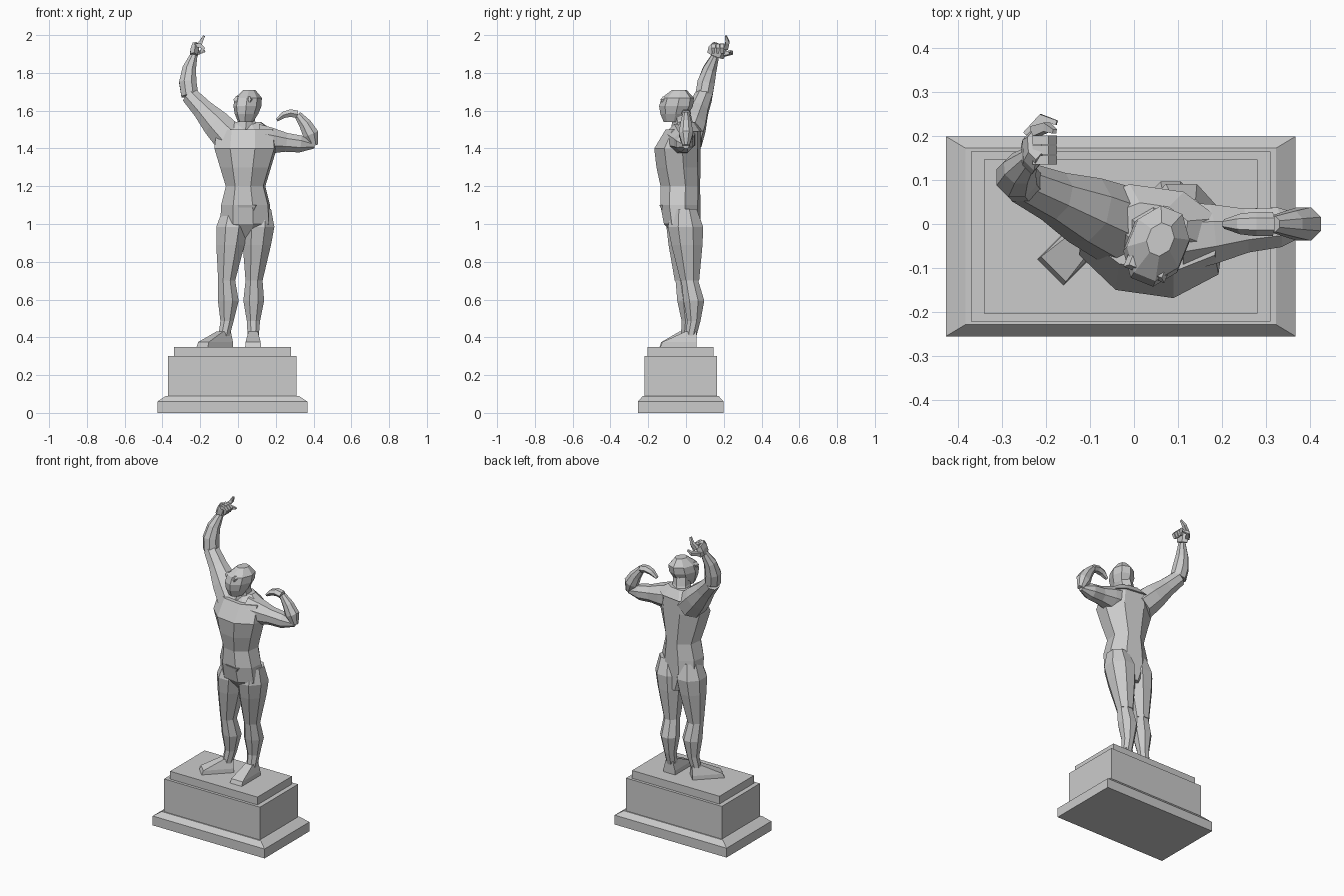
import bpy
import bmesh
from math import cos, sin, pi, radians
from mathutils import Vector, Matrix

cube = bpy.data.objects.get("Cube")
if cube:
    bpy.data.objects.remove(cube)

# One stone colour for everything
stone = bpy.data.materials.new("grey stone")
stone.use_nodes = True
stone_colour = (.6, .6, .6, 1)
stone.diffuse_color = stone_colour
stone.node_tree.nodes["Principled BSDF"].inputs["Base Color"].default_value = stone_colour

UP = Vector((0, 0, 1))
BACK = Vector((0, 1, 0))
STRAIGHT = Vector((0, 0, 0))


def turned(yaw):
    return Matrix.Rotation(radians(yaw), 3, "Z")


def loft(name, centres, widths, depths, sides=8, yaw=0, level=True):
    """Skin faceted rings that lie level, or square to the path of their centres."""
    shape = bmesh.new()
    last = len(centres) - 1
    fit = cos(pi / sides)  # flats, not corners, reach the given size
    loops = []
    for i, (centre, wide, deep) in enumerate(zip(centres, widths, depths)):
        tangent = UP
        if not level:
            tangent = (centres[min(i + 1, last)] - centres[max(i - 1, 0)]).normalized()
        across = BACK.cross(tangent).normalized()
        inward = tangent.cross(across)
        loop = []
        for k in range(sides):
            angle = 2 * pi * (k + .5) / sides
            offset = across * wide * cos(angle) + inward * deep * sin(angle)
            loop.append(shape.verts.new(centre + turned(yaw) @ offset / fit))
        loops.append(loop)
    for low, high in zip(loops, loops[1:]):
        for k in range(sides):
            n = (k + 1) % sides
            shape.faces.new((low[k], low[n], high[n], high[k]))
    shape.faces.new(loops[0])
    shape.faces.new(loops[-1])
    bmesh.ops.recalc_face_normals(shape, faces=shape.faces)
    mesh = bpy.data.meshes.new(name)
    shape.to_mesh(mesh)
    shape.free()
    mesh.materials.append(stone)
    bpy.context.collection.objects.link(bpy.data.objects.new(name, mesh))


def limb(name, start, end, girths, depth=1, bow=STRAIGHT, sides=8, yaw=0, level=False):
    """Evenly spaced girths between two joints, bowed sideways in the middle."""
    steps = len(girths) - 1
    centres = []
    for i in range(len(girths)):
        centres.append(start.lerp(end, i / steps) + bow * sin(pi * i / steps))
    depths = [girth * depth for girth in girths]
    loft(name, centres, girths, depths, sides, yaw, level)


# Stepped plinth, each step set in from the foot
def step(name, bottom, top, inset, top_inset):
    middle = Vector((-.03, -.028, 0))
    insets = (inset, top_inset)
    loft(name, [middle + UP * bottom, middle + UP * top],
         [.397 - gap for gap in insets],
         [.227 - gap * .6 for gap in insets], sides=4)


step("plinth_foot", 0, .06, 0, 0)
step("plinth_moulding", .06, .09, 0, .045)
step("plinth_block", .09, .3, .057, .057)
step("plinth_top", .3, .35, .087, .087)

# Torso in even steps from groin to shoulders, with a straight back
torso_widths = (.04, .13, .125, .1, .13, .16, .15)
torso_depths = (.05, .09, .1, .1, .11, .115, .085)
torso_centres = []
for i, deep in enumerate(torso_depths):
    torso_centres.append(Vector((.04, .07 - deep, .9 + i / 10)))
loft("torso", torso_centres, torso_widths, torso_depths, yaw=-8)

limb("waistband", Vector((.05, -.1, 1.04)), Vector((.05, -.11, 1.1)),
     (.02, .05), depth=.5, sides=4, yaw=-8, level=True)
limb("shoulder_slope", Vector((.04, 0, 1.49)), Vector((.04, 0, 1.54)),
     (.15, .08), depth=.55, yaw=-8, level=True)
limb("neck", Vector((.04, -.01, 1.5)), Vector((.05, -.03, 1.6)),
     (.06, .045, .045), sides=6, level=True)

# Legs and feet; the right leg is turned outward
for side, hip, knee, ankle, yaw in (
        ("left", Vector((.115, -.01, 1.08)), Vector((.085, .02, .7)),
         Vector((.08, .02, .38)), 0),
        ("right", Vector((-.02, -.01, 1.08)), Vector((-.06, -.01, .7)),
         Vector((-.08, 0, .38)), -45)):
    heelward = turned(yaw) @ BACK
    limb(side + "_thigh", hip, knee, (.06, .085, .075, .06, .045), depth=1.1, level=True)
    limb(side + "_calf", knee, ankle, (.045, .055, .035, .028),
         bow=heelward * .025, level=True)
    foot_lengths = (.095, .09, .03)
    foot_centres = []
    for height, length in zip((.35, .375, .43), foot_lengths):
        sole = ankle - heelward * (length - .035)
        sole.z = height
        foot_centres.append(sole)
    loft(side + "_foot", foot_centres, (.042, .04, .025), foot_lengths, sides=4, yaw=yaw)

# Raised right arm
shoulder = Vector((-.04, 0, 1.45))
elbow = Vector((-.255, .095, 1.68))
wrist = Vector((-.235, .155, 1.89))
knuckles = Vector((-.225, .18, 1.95))
limb("right_upper_arm", shoulder, elbow, (.085, .075, .055, .045))
limb("right_forearm", elbow, wrist, (.045, .046, .036, .02), bow=Vector((-.02, -.01, 0)))
limb("right_palm", wrist, knuckles, (.02, .022, .016), depth=2, sides=6)
for i in range(3):
    base = Vector((-.23, .145 + i * .023, 1.945))
    limb("right_curled_finger", base, base + Vector((.035, 0, -.04)), (.01, .01, .01, .007),
         bow=Vector((.025, 0, .015)), sides=4)
limb("right_pointing_finger", Vector((-.225, .21, 1.93)), Vector((-.18, .21, 1.995)),
     (.012, .01, .005), bow=Vector((.005, .01, 0)), sides=4)
limb("right_thumb", Vector((-.24, .2, 1.9)), Vector((-.175, .23, 1.915)),
     (.012, .01, .005), bow=BACK * .025, sides=4)

# Flexed left arm
shoulder = Vector((.1, -.03, 1.45))
elbow = Vector((.405, 0, 1.415))
wrist = Vector((.315, 0, 1.58))
fingertips = Vector((.205, 0, 1.55))
limb("left_upper_arm", shoulder, elbow, (.08, .068, .05, .045, .015))
limb("left_forearm", elbow, wrist, (.02, .042, .033, .02),
     depth=.9, bow=Vector((.012, 0, .005)))
limb("left_hand", wrist, fingertips, (.02, .02, .017, .008),
     depth=1.2, bow=UP * .02, sides=6)

# Head turned towards the raised hand
FACE = -22
limb("head", Vector((.04, -.07, 1.54)), Vector((.06, -.035, 1.71)),
     (.035, .055, .066, .063, .028), depth=1.3, yaw=FACE, level=True)
limb("brow", Vector((.032, -.09, 1.645)), Vector((.035, -.085, 1.675)),
     (.045, .05, .04), depth=.6, sides=4, yaw=FACE, level=True)
limb("nose", Vector((.02, -.11, 1.6)), Vector((.025, -.105, 1.65)),
     (.014, .008), sides=4, yaw=FACE, level=True)
